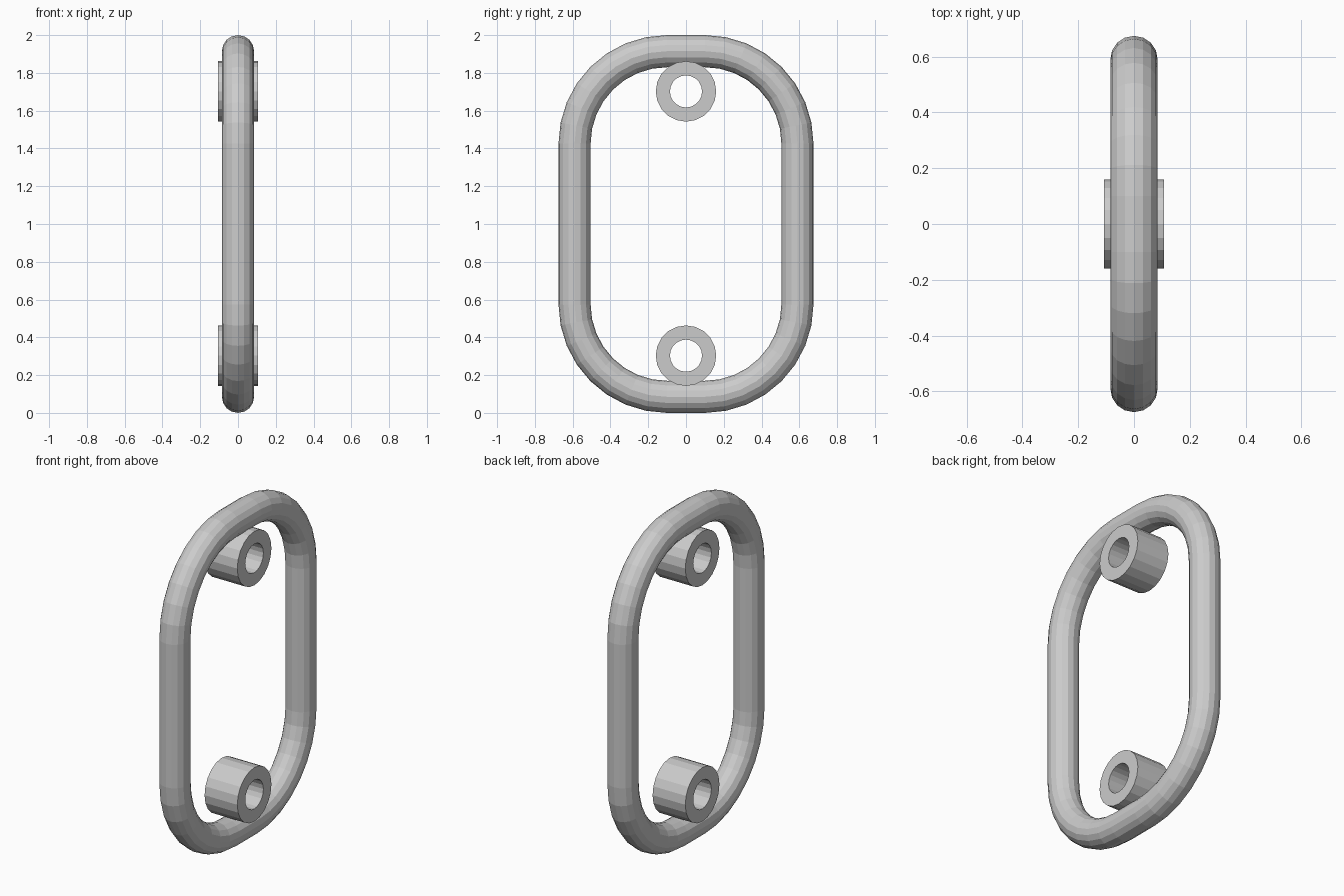
import bpy, bmesh
from math import sin, cos, pi, radians

if "Cube" in bpy.data.objects:
    bpy.data.objects.remove(bpy.data.objects["Cube"])


def sweep(name, rings, z=0.0):
    """Skin a closed loop of closed cross-sections."""
    bm = bmesh.new()
    loops = [[bm.verts.new(p) for p in ring] for ring in rings]
    n, m = len(loops), len(loops[0])
    for i in range(n):
        a, b = loops[i], loops[(i + 1) % n]
        for j in range(m):
            k = (j + 1) % m
            bm.faces.new((a[j], a[k], b[k], b[j]))
    bmesh.ops.recalc_face_normals(bm, faces=bm.faces)
    mesh = bpy.data.meshes.new(name)
    bm.to_mesh(mesh)
    bm.free()
    obj = bpy.data.objects.new(name, mesh)
    obj.location.z = z
    bpy.context.collection.objects.link(obj)
    return obj


# Rounded rectangular tube loop
TUBE, SIDES, HALF_Y, HALF_Z, CORNER, STEPS = 0.085, 16, 0.59, 0.915, 0.49, 8
rings = []
for q, (sy, sz) in enumerate([(1, 1), (-1, 1), (-1, -1), (1, -1)]):
    cy, cz = sy * (HALF_Y - CORNER), sz * (HALF_Z - CORNER)
    for s in range(STEPS + 1):
        a = (q + s / STEPS) * pi / 2
        ring = []
        for j in range(SIDES):
            t = 2 * pi * j / SIDES
            r = CORNER + TUBE * cos(t)
            ring.append((TUBE * sin(t), cy + r * cos(a), cz + r * sin(a)))
        rings.append(ring)
loop = sweep("link_loop", rings, 1.0)

# Short bushings lying along x at the top and bottom
profile = [(-0.107, 0.085), (0.107, 0.085), (0.107, 0.16), (-0.107, 0.16)]
for name, z in (("lower_bushing", 0.303), ("upper_bushing", 1.702)):
    n = 20
    sweep(name, [[(x, r * cos(2 * pi * i / n), r * sin(2 * pi * i / n))
                  for x, r in profile] for i in range(n)], z)
